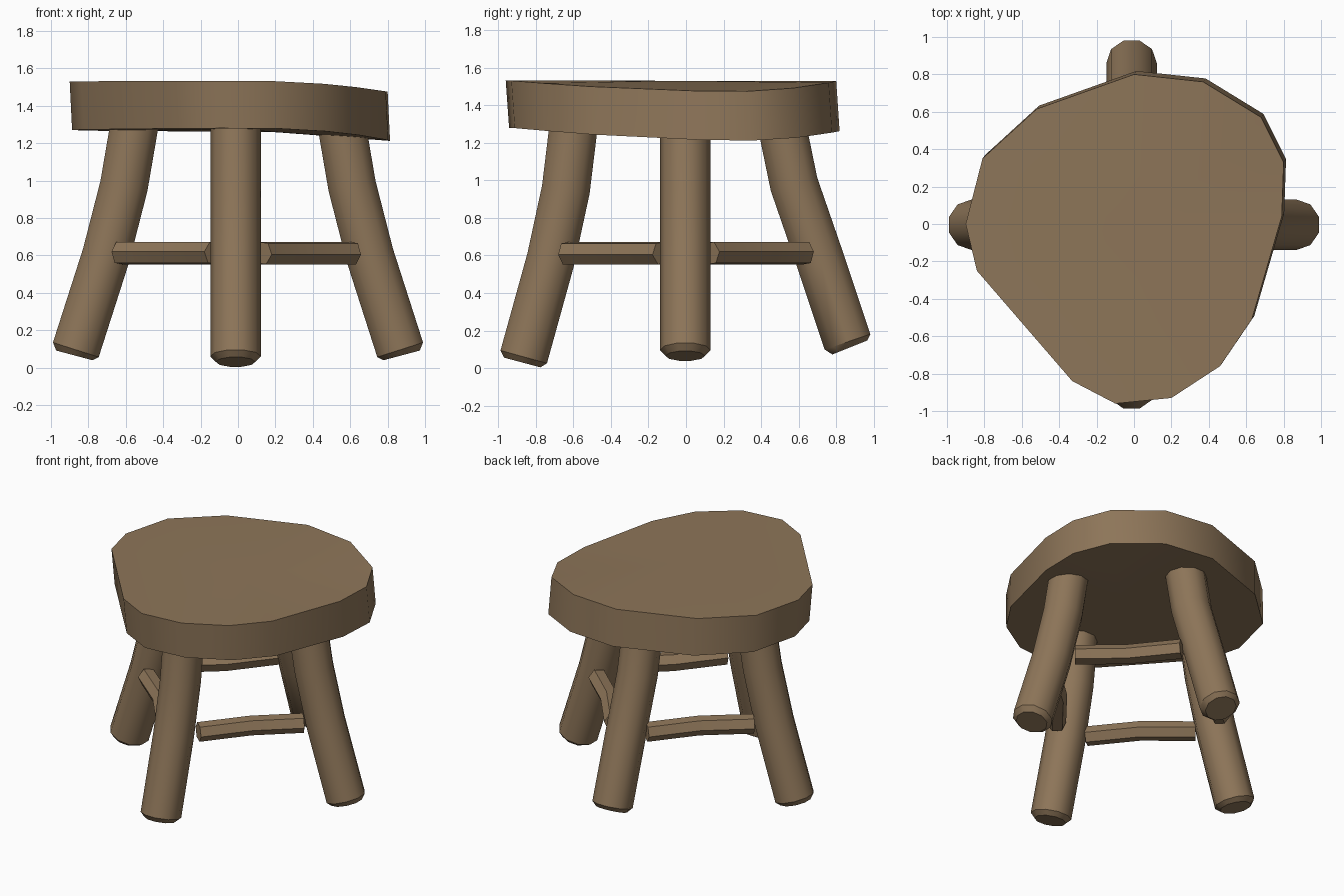
import bpy, bmesh, math
from mathutils import Vector

if "Cube" in bpy.data.objects:
    bpy.data.objects.remove(bpy.data.objects["Cube"])

wood = bpy.data.materials.new("wood")
wood.diffuse_color = (0.27, 0.18, 0.10, 1)
wood.use_nodes = True
wood.node_tree.nodes["Principled BSDF"].inputs["Base Color"].default_value = wood.diffuse_color


def finish(name, bm):
    bmesh.ops.recalc_face_normals(bm, faces=bm.faces)
    mesh = bpy.data.meshes.new(name)
    bm.to_mesh(mesh)
    bm.free()
    mesh.materials.append(wood)
    obj = bpy.data.objects.new(name, mesh)
    bpy.context.collection.objects.link(obj)
    bpy.ops.object.select_all(action='DESELECT')
    obj.select_set(True)
    bpy.context.view_layer.objects.active = obj
    bpy.ops.object.shade_smooth_by_angle(angle=math.radians(40))


def bridge(bm, a, b):
    n = len(a)
    for i in range(n):
        bm.faces.new((a[i], a[(i + 1) % n], b[(i + 1) % n], b[i]))


def tube(name, path, radii, sides, side, spin):
    """Capped tube along a path, with 'side' as the constant cross direction."""
    bm = bmesh.new()
    path = [Vector(p) for p in path]
    rings = []
    for i, p in enumerate(path):
        tangent = (path[min(i + 1, len(path) - 1)] - path[max(i - 1, 0)]).normalized()
        u = side.cross(tangent).normalized()
        ring = []
        for k in range(sides):
            a = spin + math.tau * k / sides
            ring.append(bm.verts.new(p + radii[i] * (math.cos(a) * u + math.sin(a) * side)))
        rings.append(ring)
    for a, b in zip(rings, rings[1:]):
        bridge(bm, a, b)
    bm.faces.new(rings[0])
    bm.faces.new(rings[-1])
    finish(name, bm)


# Seat: irregular slab, drooping slightly on the right
outline = [(-0.90, 0), (-0.84, -0.25), (-0.33, -0.84), (-0.10, -0.96), (0.20, -0.93),
           (0.46, -0.76), (0.63, -0.51), (0.79, 0.04), (0.80, 0.33), (0.68, 0.57),
           (0.37, 0.76), (0, 0.80), (-0.52, 0.615), (-0.81, 0.35)]
bm = bmesh.new()
loops = []
for dx, dy, z, tilt in ((0, 0, 1.53, 0.002), (0.013, 0.018, 1.27, 0.01)):
    loop = [bm.verts.new((x + dx, y + dy, z - tilt * y - 0.055 * (max(0, x - 0.1) / 0.7) ** 2))
            for x, y in outline]
    hub = bm.verts.new((0.05, -0.05, z))
    for i in range(len(loop)):
        bm.faces.new((loop[i], loop[(i + 1) % len(loop)], hub))
    loops.append(loop)
bridge(bm, loops[0], loops[1])
finish("seat", bm)

# Legs: (distance from the middle, height) from foot to seat
splay = [(0.875, 0.065), (0.867, 0.095), (0.705, 0.60), (0.61, 0.97), (0.55, 1.32)]
front = [(0.872, 0.03), (0.864, 0.06), (0.72, 0.58), (0.64, 0.95), (0.595, 1.32)]
back = [(0.872, 0.11), (0.86, 0.14), (0.72, 0.56), (0.575, 0.98), (0.505, 1.32)]
for name, angle, curve in (("right_leg", 0, splay), ("back_leg", 90, back),
                           ("left_leg", 180, splay), ("front_leg", 270, front)):
    a = math.radians(angle)
    out = Vector((math.cos(a), math.sin(a), 0))
    shift = Vector((-0.013 * abs(out.y), -0.004 * abs(out.x), 0))
    path = [out * r + shift + Vector((0, 0, z)) for r, z in curve]
    tube(name, path, [0.105] + [0.135] * 4, 10, Vector((-out.y, out.x, 0)), math.pi / 10)

# Stretchers between neighbouring legs, bowed slightly inward
for name, sx, sy in (("front_right_stretcher", 1, -1), ("back_right_stretcher", 1, 1),
                     ("back_left_stretcher", -1, 1), ("front_left_stretcher", -1, -1)):
    far = 0.615 if sx > 0 else 0.635
    path = [(sx * 0.13, sy * 0.64, 0.612), (sx * 0.355, sy * 0.36, 0.612),
            (sx * far, sy * 0.13, 0.612)]
    tube(name, path, [0.065] * 3, 6, Vector((0, 0, 1)), 0.12)
